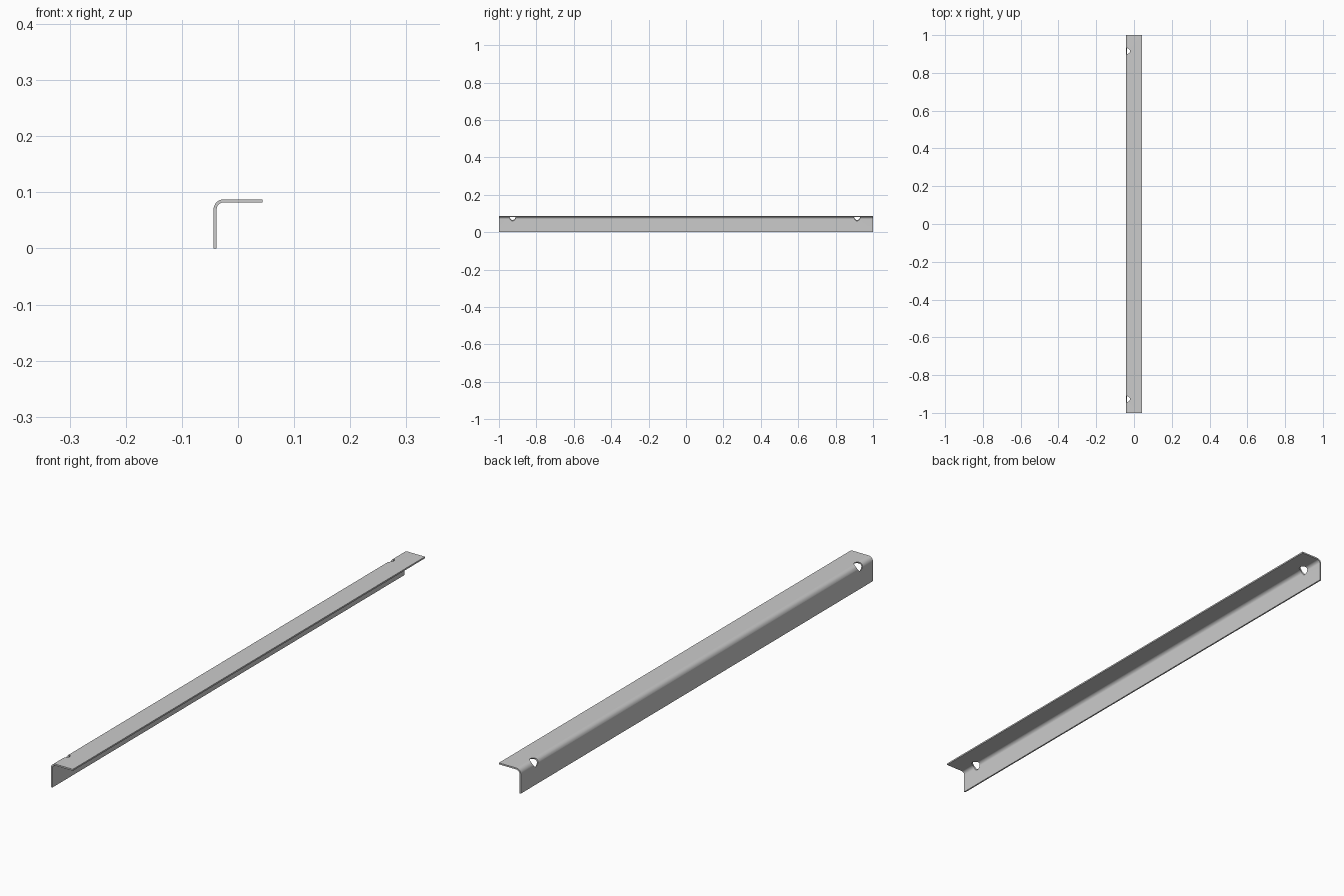
import bpy, bmesh, math
from mathutils import Matrix, Vector

if "Cube" in bpy.data.objects:
    bpy.data.objects.remove(bpy.data.objects["Cube"])

W, H, T, R = 0.0435, 0.0875, 0.0055, 0.018   # half width, height, thickness, outer bend radius
cx, cz = -W + R, H - R                        # bend centre


def arc(r, a0, a1, n=12):
    return [(cx + r * math.cos(math.radians(a0 + (a1 - a0) * i / n)),
             cz + r * math.sin(math.radians(a0 + (a1 - a0) * i / n))) for i in range(n + 1)]


def make_object(name, bm):
    bmesh.ops.recalc_face_normals(bm, faces=bm.faces)
    mesh = bpy.data.meshes.new(name)
    bm.to_mesh(mesh)
    bm.free()
    ob = bpy.data.objects.new(name, mesh)
    bpy.context.collection.objects.link(ob)
    return ob


# Bent sheet angle: L profile extruded along y
profile = ([(-W, 0)] + arc(R, 180, 90) + [(W, H), (W, H - T)]
           + arc(R - T, 90, 180) + [(-W + T, 0)])
bm = bmesh.new()
face = bm.faces.new([bm.verts.new((x, -1, z)) for x, z in profile])
ext = bmesh.ops.extrude_face_region(bm, geom=[face])
bmesh.ops.translate(bm, vec=(0, 2, 0),
                    verts=[v for v in ext["geom"] if isinstance(v, bmesh.types.BMVert)])
angle = make_object("angle_bar", bm)

# Round holes drilled diagonally through the bend near both ends
bm = bmesh.new()
axis = Vector((-1, 0, 1)).to_track_quat('Z', 'Y').to_matrix().to_4x4()
mid = Vector((cx - R * math.sqrt(0.5), 0, cz + R * math.sqrt(0.5)))
for y in (-0.927, 0.915):
    bmesh.ops.create_cone(bm, cap_ends=True, segments=32, radius1=0.016, radius2=0.016,
                          depth=0.06, matrix=Matrix.Translation(mid + Vector((0, y, 0))) @ axis)
cutter = make_object("hole_cutter", bm)

mod = angle.modifiers.new("holes", 'BOOLEAN')
mod.operation = 'DIFFERENCE'
mod.solver = 'EXACT'
mod.object = cutter
bpy.context.view_layer.objects.active = angle
angle.select_set(True)
bpy.ops.object.modifier_apply(modifier=mod.name)
bpy.data.objects.remove(cutter)
bpy.ops.object.shade_smooth_by_angle(angle=math.radians(30))
